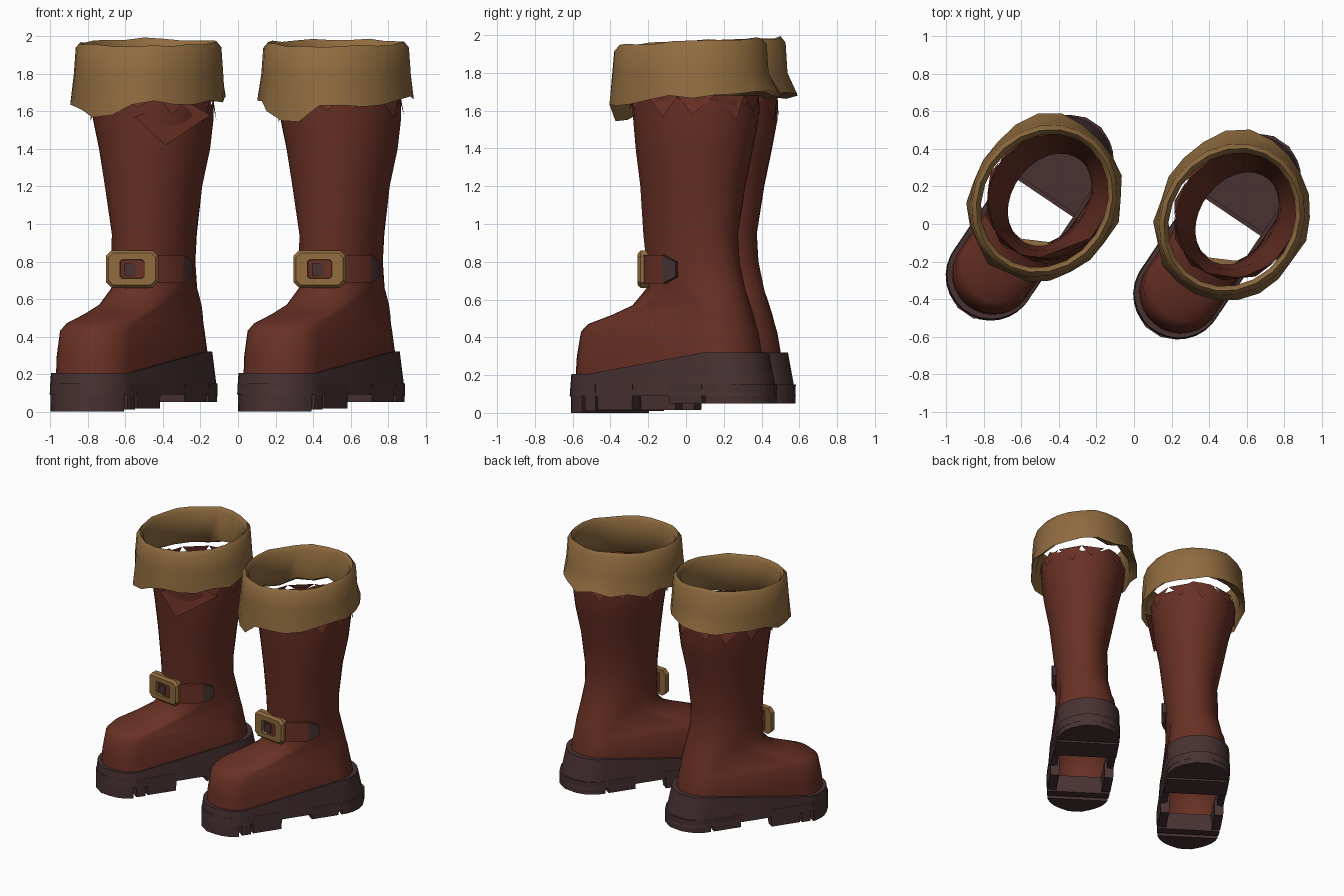
import bpy, bmesh, math, random
from mathutils import Matrix, Vector

cube = bpy.data.objects.get("Cube")
if cube:
    bpy.data.objects.remove(cube, do_unlink=True)

random.seed(4)
TURN = math.radians(-34)
TAU = math.tau


def material(name, rgb):
    m = bpy.data.materials.new(name)
    m.use_nodes = True
    m.diffuse_color = (*rgb, 1)
    m.node_tree.nodes["Principled BSDF"].inputs["Base Color"].default_value = (*rgb, 1)
    return m


LEATHER = material("red_brown_leather", (0.14, 0.03, 0.018))
TAN = material("tan_hide", (0.28, 0.15, 0.05))
RUBBER = material("dark_rubber", (0.066, 0.032, 0.033))


def finish(name, bm, mat, place, angle=40):
    bmesh.ops.recalc_face_normals(bm, faces=bm.faces)
    me = bpy.data.meshes.new(name)
    bm.to_mesh(me)
    bm.free()
    me.materials.append(mat)
    ob = bpy.data.objects.new(name, me)
    ob.matrix_world = place
    bpy.context.collection.objects.link(ob)
    bpy.ops.object.select_all(action='DESELECT')
    ob.select_set(True)
    bpy.context.view_layer.objects.active = ob
    bpy.ops.object.shade_smooth_by_angle(angle=math.radians(angle))


def loft(rings, closed_tube=False):
    """Skin a stack of closed rings of points."""
    bm = bmesh.new()
    rows = [[bm.verts.new(p) for p in ring] for ring in rings]
    pairs = list(zip(rows, rows[1:]))
    if closed_tube:
        pairs.append((rows[-1], rows[0]))
    for a, b in pairs:
        n = len(a)
        for i in range(n):
            j = (i + 1) % n
            bm.faces.new((a[i], a[j], b[j], b[i]))
    return bm


def stadium(front, back, hw, z, cx=0, n=28):
    """Rounded foot outline, or an ellipse when short; z may be a function of y."""
    cy, hl = (front + back) / 2, (back - front) / 2
    pts = []
    for i in range(n):
        a = TAU * (i + 0.5) / n
        s = math.sin(a)
        if hl < hw * 1.5:
            y = cy + hl * s
        else:
            y = cy + math.copysign(hl - hw, s) + hw * s
        pts.append((cx + hw * math.cos(a), y, z(y) if callable(z) else z))
    return pts


def prism(bm, outline, z0, z1, taper=1.0):
    """Extruded block, optionally narrowed at the bottom."""
    mid = sum((Vector(p) for p in outline), Vector((0, 0))) / len(outline)
    low = [bm.verts.new((*(mid + (Vector(p) - mid) * taper), z0)) for p in outline]
    top = [bm.verts.new((*p, z1)) for p in outline]
    bm.faces.new(low)
    bm.faces.new(top)
    for i in range(len(low)):
        j = (i + 1) % len(low)
        bm.faces.new((low[i], low[j], top[j], top[i]))


def sole_width(y):
    return math.sqrt(max(0.24 ** 2 - max(abs(y) - 0.37, 0) ** 2, 0.0025))


def upper(place, side):
    # z, front, back, half width, sideways shift
    levels = [(0.16, -0.58, 0.53, 0.22, 0.005), (0.3, -0.57, 0.525, 0.22, 0.005),
              (0.43, -0.545, 0.5, 0.212, 0.005), (0.47, -0.5, 0.49, 0.2, 0.01),
              (0.52, -0.34, 0.48, 0.195, 0.015), (0.57, -0.21, 0.465, 0.19, 0.02),
              (0.66, -0.13, 0.445, 0.195, 0.025), (0.8, -0.125, 0.41, 0.2, 0.03),
              (0.95, -0.135, 0.405, 0.205, 0.04), (1.2, -0.15, 0.435, 0.245, 0.03),
              (1.4, -0.17, 0.475, 0.285, 0.03), (1.55, -0.185, 0.495, 0.312, 0.02),
              (1.67, -0.195, 0.495, 0.318, 0.02)]
    rings = [stadium(f, b, w, z, cx) for z, f, b, w, cx in levels]
    rings[-1] = [(x, y, z + random.uniform(-0.04, 0.03)) for x, y, z in rings[-1]]
    finish(side + "_boot_upper", loft(rings), LEATHER, place, 50)


def sole(place, side):
    def top(y):
        return 0.205 + 0.115 * min(max((y + 0.35) / 0.6, 0), 1)

    # welt wall around the foot, open in the middle
    rings = [stadium(-0.55, 0.54, 0.19, 0.1), stadium(-0.615, 0.61, 0.24, 0.09),
             stadium(-0.605, 0.56, 0.237, top), stadium(-0.55, 0.5, 0.19, top)]
    finish(side + "_sole_welt", loft(rings, True), RUBBER, place, 35)

    # full-width cleats under toe and heel
    bm = bmesh.new()
    for y0, y1, z0 in ((-0.615, -0.43, 0.0), (-0.41, -0.34, 0.01),
                       (0.13, 0.34, 0.05), (0.36, 0.61, 0.05)):
        ys = [y0 + (y1 - y0) * i / 5 for i in range(6)]
        outline = [(sole_width(y), y) for y in ys]
        outline += [(-sole_width(y), y) for y in reversed(ys)]
        prism(bm, outline, z0, 0.15, 0.98)
    # plate joining the heel cleats
    prism(bm, [(-0.2, 0.15), (0.2, 0.15), (0.2, 0.45), (-0.2, 0.45)], 0.1, 0.18)
    # edge lugs beside the open arch
    for sx in (-1, 1):
        prism(bm, [(sx * 0.17, -0.33), (sx * 0.24, -0.33),
                   (sx * 0.24, -0.1), (sx * 0.17, -0.1)], 0.015, 0.15, 0.95)
    finish(side + "_sole_cleats", bm, RUBBER, place, 30)


def cuff(place, side):
    n = 22
    rings = [[] for _ in range(6)]
    for i in range(n):
        a = TAU * i / n
        c, s = math.cos(a), math.sin(a)
        # the lower edge droops at the front outside corner and flares at the back
        w = a + TURN
        dip = 0.09 * max(0, math.cos(w - math.radians(234))) ** 14
        low = 1.66 + 0.025 * math.cos(w - math.radians(60)) - dip + random.uniform(-0.02, 0.02)
        flare = 0.05 * max(0, math.sin(w)) ** 8 + random.uniform(-0.01, 0.015)
        high = 1.965 + 0.02 * math.sin(w) + random.uniform(-0.005, 0.01)
        profile = [(0.395 + flare, low), (0.385, 1.8), (0.375, high - 0.03),
                   (0.35, high), (0.325, high - 0.03), (0.35, low + 0.04)]
        for ring, (r, z) in zip(rings, profile):
            ring.append((0.015 + r * c, 0.117 + (r + 0.045) * s, z))
    finish(side + "_fur_cuff", loft(rings, True), TAN, place, 50)


def torn_edge(place, side, big_flap):
    # ragged leather points hanging below the cuff
    bm = bmesh.new()

    def pt(a, r, z):
        return bm.verts.new((0.02 + r * math.cos(a), 0.15 + (r + 0.025) * math.sin(a), z))

    n = 11
    for i in range(n):
        a, w = TAU * i / n, TAU / n * 0.5
        bm.faces.new((pt(a - w, 0.322, 1.68), pt(a + w, 0.322, 1.68),
                      pt(a + random.uniform(-0.1, 0.1), 0.335, random.uniform(1.54, 1.62))))
    if big_flap:
        bm.faces.new([pt(math.radians(d), r, z) for d, r, z in
                      ((290, 0.335, 1.57), (316, 0.37, 1.42), (362, 0.36, 1.58), (330, 0.335, 1.68))])
    finish(side + "_torn_edge", bm, LEATHER, place)


def strap_band(d0, d1, steps, heights):
    """Strip bent round the ankle; heights gives (low, high) at each end."""
    rings = []
    for i in range(steps + 1):
        t = i / steps
        a = math.radians(d0 + (d1 - d0) * t)
        low, high = (p + (q - p) * t for p, q in zip(*heights))
        inner, outer = ((0.03 + r * math.cos(a), 0.145 + (r + 0.072) * math.sin(a))
                        for r in (0.195, 0.226))
        rings.append([(*outer, low), (*outer, high), (*inner, high), (*inner, low)])
    bm = loft(rings)
    bmesh.ops.holes_fill(bm, edges=[e for e in bm.edges if e.is_boundary], sides=4)
    return bm


def strap_and_buckle(foot, spot, side):
    full, tip = (0.685, 0.835), (0.72, 0.8)
    finish(side + "_strap", strap_band(258, 351, 8, (full, full)), LEATHER, foot)
    finish(side + "_strap_tip", strap_band(351, 367, 3, (full, tip)), RUBBER, foot)

    # rounded rectangular frame
    def frame(w, h, y, bevel):
        pts = [(-w, h - bevel), (-w + bevel, h), (w - bevel, h), (w, h - bevel),
               (w, bevel - h), (w - bevel, -h), (bevel - w, -h), (-w, bevel - h)]
        return [(-0.01 + x, y - 0.12 * x, 0.76 + z) for x, z in pts]

    rings = [frame(0.14, 0.1, -0.118, 0.03), frame(0.14, 0.1, -0.16, 0.03),
             frame(0.125, 0.085, -0.178, 0.025), frame(0.065, 0.05, -0.178, 0.01),
             frame(0.06, 0.045, -0.118, 0.01)]
    finish(side + "_buckle", loft(rings, True), TAN, spot, 30)
    # buckle prong
    bm = bmesh.new()
    prism(bm, [(-0.05, -0.172), (0.01, -0.175), (0.01, -0.14), (-0.05, -0.14)], 0.725, 0.79)
    finish(side + "_buckle_prong", bm, RUBBER, spot)


for side, x, y in (("right", -0.555, 0.035), ("left", 0.445, -0.065)):
    spot = Matrix.Translation((x, y, 0))
    foot = spot @ Matrix.Rotation(TURN, 4, 'Z')
    upper(foot, side)
    sole(foot, side)
    cuff(foot, side)
    torn_edge(foot, side, side == "right")
    strap_and_buckle(foot, spot, side)
